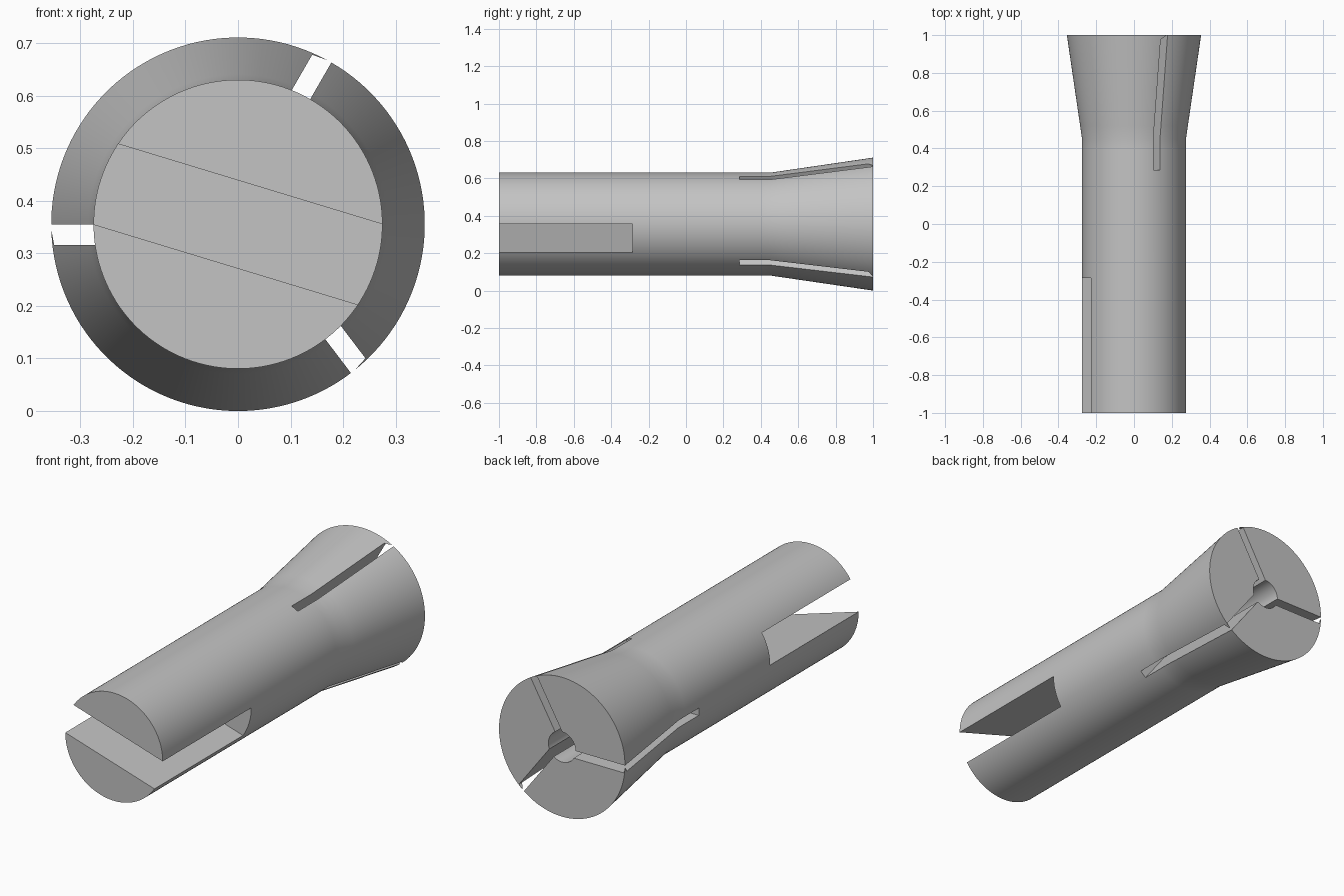
import bpy, bmesh, math
from mathutils import Matrix, Vector

cube = bpy.data.objects.get("Cube")
if cube:
    bpy.data.objects.remove(cube, do_unlink=True)

R_END = 0.3555      # wide end radius, also the height of the axis
R_SHANK = 0.275
SEGMENTS = 128

steel = bpy.data.materials.new("steel grey")
steel.use_nodes = True
colour = (0.55, 0.55, 0.55, 1)
steel.diffuse_color = colour
steel.node_tree.nodes["Principled BSDF"].inputs["Base Color"].default_value = colour


def make_object(name, bm):
    bmesh.ops.recalc_face_normals(bm, faces=bm.faces[:])
    mesh = bpy.data.meshes.new(name)
    bm.to_mesh(mesh)
    bm.free()
    mesh.materials.append(steel)
    obj = bpy.data.objects.new(name, mesh)
    bpy.context.collection.objects.link(obj)
    return obj


def turned(name, profile):
    """Solid of revolution about the lengthwise axis from (y, radius) pairs."""
    bm = bmesh.new()
    rings = []
    for y, r in profile:
        angles = [math.tau * (i + 0.5) / SEGMENTS for i in range(SEGMENTS)]
        rings.append([bm.verts.new((r * math.cos(a), y, R_END + r * math.sin(a)))
                      for a in angles])
    for a, b in zip(rings, rings[1:]):
        for i in range(SEGMENTS):
            j = (i + 1) % SEGMENTS
            bm.faces.new((a[i], a[j], b[j], b[i]))
    bm.faces.new(rings[0])
    bm.faces.new(rings[-1])
    return make_object(name, bm)


def prism(name, outline, y0, y1, degrees):
    """Outline in the cross-section, turned about the axis and run from y0 to y1."""
    bm = bmesh.new()
    turn = Matrix.Rotation(-math.radians(degrees), 4, 'Y')
    face = bm.faces.new([bm.verts.new(turn @ Vector((u, y0, v)) + Vector((0, 0, R_END)))
                         for u, v in outline])
    grown = bmesh.ops.extrude_face_region(bm, geom=[face])
    verts = [g for g in grown["geom"] if isinstance(g, bmesh.types.BMVert)]
    bmesh.ops.translate(bm, verts=verts, vec=(0, y1 - y0, 0))
    return make_object(name, bm)


# Shank flaring into the tapered head
def radius(y):
    return R_SHANK + max(0, y - 0.45) / 0.55 * (R_END - R_SHANK)


body = turned("collet_body", [(y, radius(y)) for y in (-1, 0.4, 0.45, 0.52, 1)])

# Cutters: tang slot across the front, blind bore, three jaw slots
cutters = [
    prism("tang_slot_cutter", [(-0.5, -0.08), (0.5, -0.08), (0.5, 0.08), (-0.5, 0.08)],
          -1.1, -0.286, -16.9),
    turned("bore_cutter", [(0.286, 0.077), (1.1, 0.077)]),
]
for angle in (60, 180, 307.2):
    cutters.append(prism("jaw_slot_cutter",
                         [(0, 0), (0.357, 0), (0.35, 0.039), (0, 0.039)],
                         0.286, 1.1, angle))

bpy.context.view_layer.objects.active = body
body.select_set(True)
for cutter in cutters:
    cut = body.modifiers.new(cutter.name, 'BOOLEAN')
    cut.operation = 'DIFFERENCE'
    cut.solver = 'EXACT'
    cut.object = cutter
    bpy.ops.object.modifier_apply(modifier=cut.name)
    bpy.data.objects.remove(cutter, do_unlink=True)

bpy.ops.object.shade_smooth_by_angle(angle=math.radians(30))
